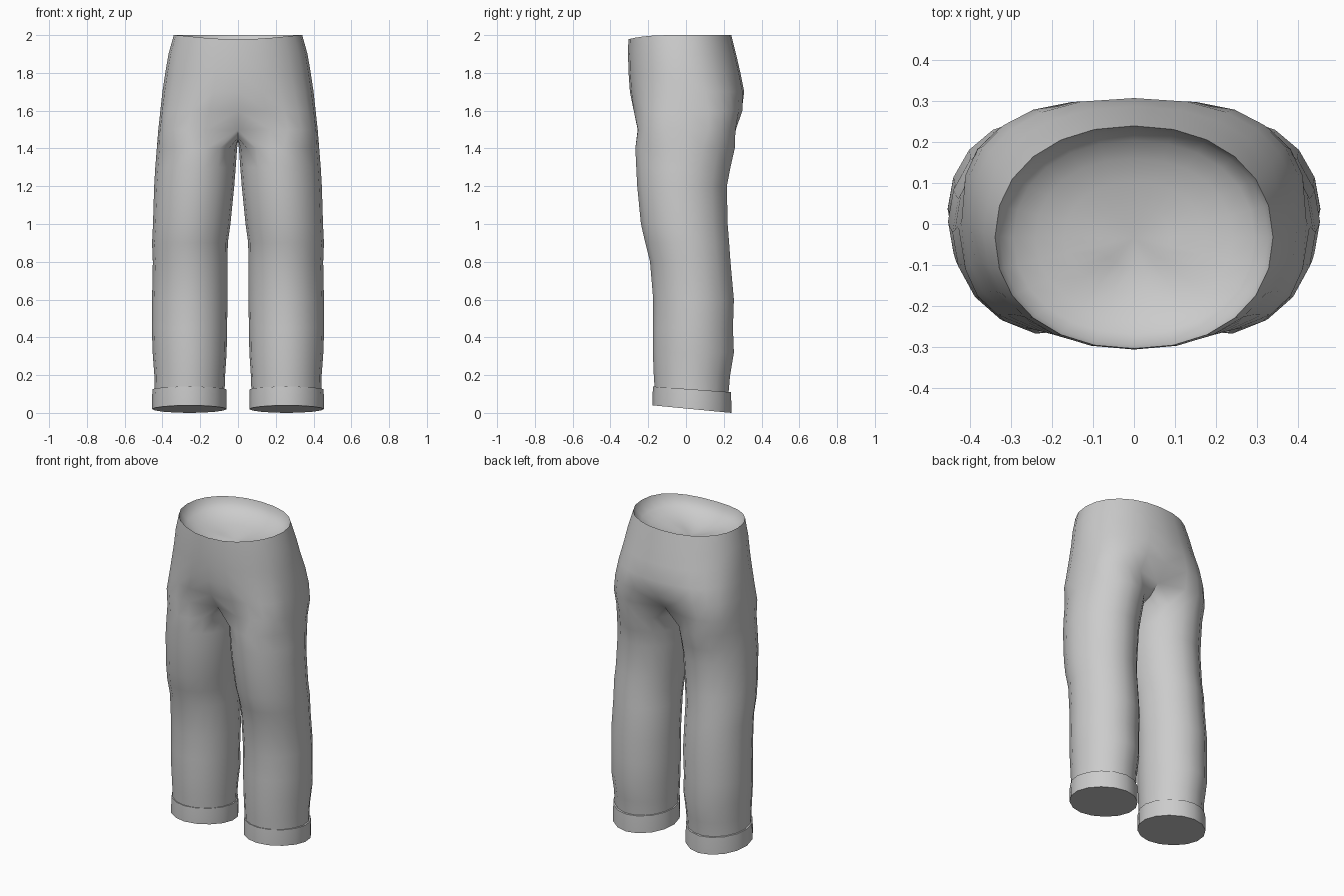
import bpy, bmesh
from math import sin, cos, pi, radians, copysign

cube = bpy.data.objects.get("Cube")
if cube:
    bpy.data.objects.remove(cube, do_unlink=True)

fabric = bpy.data.materials.new("grey fabric")
fabric.use_nodes = True
grey = (0.6, 0.6, 0.6, 1)
fabric.diffuse_color = grey
fabric.node_tree.nodes["Principled BSDF"].inputs["Base Color"].default_value = grey

ARC, INNER = 13, 5      # points on the outside and the inside of each leg


def oval(x0, x1, y0, y1, angle, power=1.95):
    """Point on a rounded oval that fills the given bounds."""
    def soft(v):
        return copysign(abs(v) ** (2 / power), v) if abs(v) > 1e-6 else 0
    return ((x0 + x1) / 2 + (x1 - x0) / 2 * soft(cos(angle)),
            (y0 + y1) / 2 + (y1 - y0) / 2 * soft(sin(angle)))


def bridge(bm, upper, lower, closed):
    n = len(upper)
    for i in range(n if closed else n - 1):
        j = (i + 1) % n
        bm.faces.new((upper[i], lower[i], lower[j], upper[j]))


def finish(bm, name):
    bmesh.ops.recalc_face_normals(bm, faces=bm.faces)
    mesh = bpy.data.meshes.new(name)
    bm.to_mesh(mesh)
    bm.free()
    mesh.materials.append(fabric)
    obj = bpy.data.objects.new(name, mesh)
    bpy.context.collection.objects.link(obj)
    bpy.ops.object.select_all(action='DESELECT')
    obj.select_set(True)
    bpy.context.view_layer.objects.active = obj
    bpy.ops.object.shade_smooth_by_angle(angle=radians(50))


# Hip sections: height, half width, front, back, centre fold, squareness
hips = [(2.0, .34, -.305, .24, 0, 2.15), (1.9, .368, -.307, .265, 0, 2.15),
        (1.8, .385, -.304, .288, 0, 2.2), (1.7, .4, -.297, .308, 0, 2.4),
        (1.6, .411, -.288, .31, .015, 2.7), (1.5, .422, -.28, .288, .07, 3)]
# Leg sections: height, inside, outside, front, back
legs = [(1.4, .005, .43, -.27, .26), (1.3, .012, .438, -.265, .237),
        (1.2, .02, .444, -.26, .218), (1.0, .04, .45, -.24, .222),
        (.9, .054, .455, -.217, .23), (.8, .055, .451, -.192, .237),
        (.6, .055, .455, -.175, .255), (.45, .058, .456, -.176, .25),
        (.32, .06, .452, -.177, .255), (.2, .068, .443, -.172, .235),
        (.09, .072, .442, -.165, .225)]

bm = bmesh.new()
arc_angles = [-pi / 2 + pi * i / (ARC - 1) for i in range(ARC)]

# Hips, half of the shell from the waist to the crotch
rows = []
for z, half, front, back, fold, power in hips:
    row = []
    for a in arc_angles:
        x, y = oval(-half, half, front, back, a, power)
        y -= copysign(fold, y) * abs(sin(a)) ** 40
        dip = .022 * max(0, -sin(a)) ** 3 if z == 2.0 else 0
        row.append(bm.verts.new((max(x, 0), y, z - dip)))
    rows.append(row)
for upper, lower in zip(rows, rows[1:]):
    bridge(bm, upper, lower, False)

# Shallow hollow inside the waist
DEPTH = .13
previous = rim = rows[0]
mid_y = -.033
for step in range(1, 6):
    a = step / 6 * pi / 2
    row = [bm.verts.new((v.co.x * cos(a), mid_y + (v.co.y - mid_y) * cos(a),
                         v.co.z - DEPTH * sin(a))) for v in rim]
    bridge(bm, row, previous, False)
    previous = row
pole = bm.verts.new((0, mid_y, 1.99 - DEPTH))
for a, b in zip(previous, previous[1:]):
    bm.faces.new((pole, a, b))

# Crotch seam, from back to front, closes the top of the leg
seam = []
front_y, back_y = rows[-1][0].co.y, rows[-1][-1].co.y
for i in range(INNER):
    t = (i + 1) / (INNER + 1)
    z = 1.45 + .02 * t - .02 * sin(pi * t)
    seam.append(bm.verts.new((0, back_y + (front_y - back_y) * t, z)))
previous = rows[-1] + seam

# Leg
wrap = radians(125)
leg_angles = [-wrap + 2 * wrap * i / (ARC - 1) for i in range(ARC)]
leg_angles += [wrap + (2 * pi - 2 * wrap) * (i + 1) / (INNER + 1)
               for i in range(INNER)]
for z, x0, x1, y0, y1 in legs:
    row = [bm.verts.new((*oval(x0, x1, y0, y1, a), z)) for a in leg_angles]
    bridge(bm, previous, row, True)
    previous = row

# Other half
bmesh.ops.mirror(bm, geom=bm.verts[:] + bm.edges[:] + bm.faces[:],
                 axis='X', merge_dist=.0005)
finish(bm, "trousers")

# Turned-up cuffs with a tilted hem
for side, name in ((1, "left_cuff"), (-1, "right_cuff")):
    bm = bmesh.new()
    previous = None
    for inset, level, tilt in ((.025, .127, .072), (.002, .127, .072),
                               (0, .075, .085), (0, .023, .096)):
        row = []
        for i in range(16):
            x, y = oval(.06 + inset, .455 - inset, -.177 + inset,
                        .24 - inset, 2 * pi * i / 16, 1.9)
            row.append(bm.verts.new((side * x, y, level - tilt * y)))
        if previous:
            bridge(bm, previous, row, True)
        previous = row
    bm.faces.new(previous)
    finish(bm, name)
